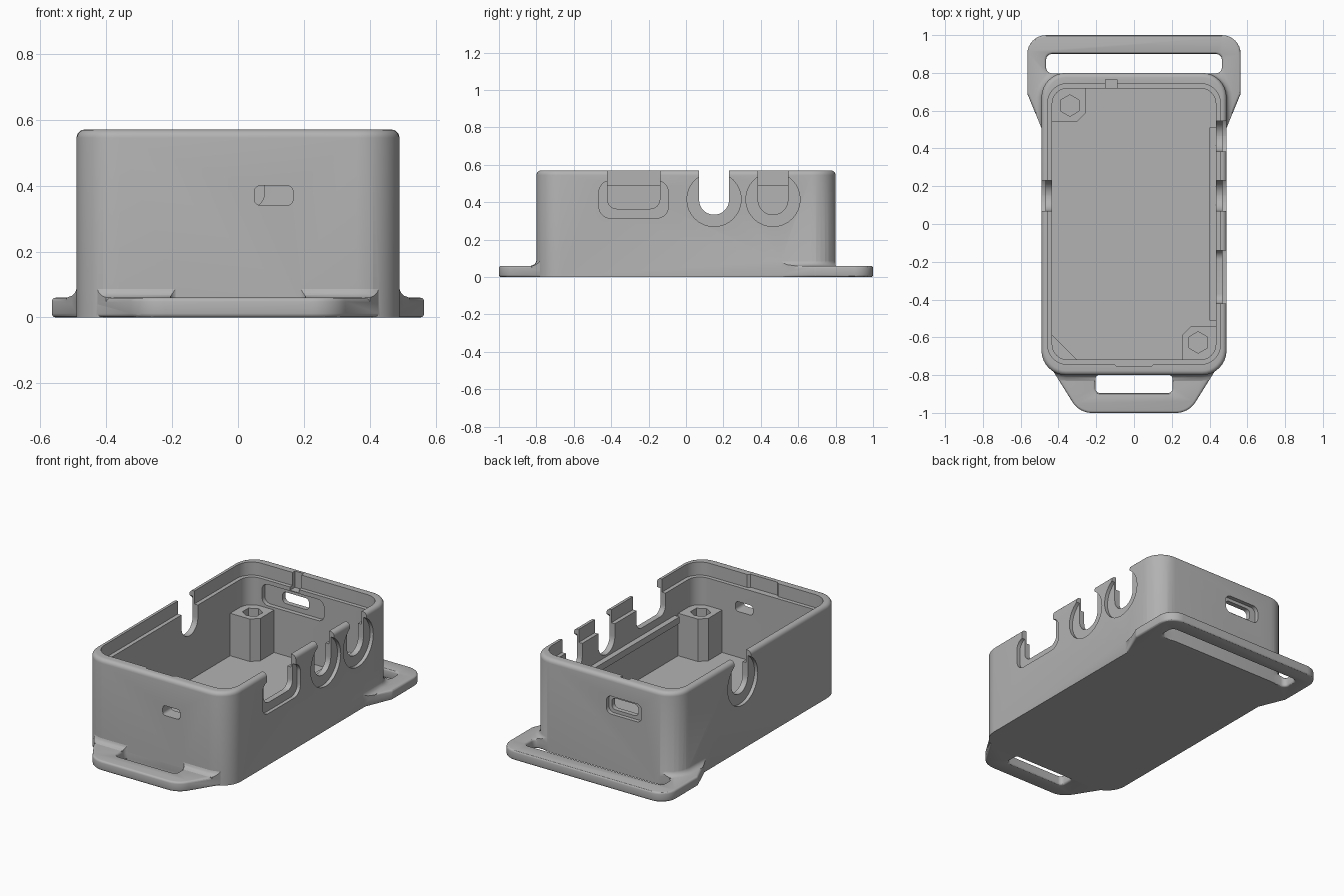
import bpy, bmesh, math
from mathutils import Vector

cube = bpy.data.objects.get("Cube")
if cube:
    bpy.data.objects.remove(cube, do_unlink=True)

grey = bpy.data.materials.new("matte_grey")
grey.use_nodes = True
GREY = (0.45, 0.45, 0.45, 1)
grey.diffuse_color = GREY
grey.node_tree.nodes["Principled BSDF"].inputs["Base Color"].default_value = GREY

AXES = {"z": lambda u, v, w: (u, v, w),
        "x": lambda u, v, w: (w, u, v),
        "y": lambda u, v, w: (u, w, v)}


def rounded(corners, steps=8):
    """Outline from (u, v, radius) corners, with true arcs at the corners."""
    out = []
    for i, (u, v, r) in enumerate(corners):
        p = Vector((u, v))
        if r <= 0:
            out.append(p)
            continue
        a = (Vector(corners[i - 1][:2]) - p).normalized()
        b = (Vector(corners[(i + 1) % len(corners)][:2]) - p).normalized()
        half = a.angle(b) / 2
        c = p + (a + b).normalized() * r / math.sin(half)
        s = p + a * r / math.tan(half) - c
        e = p + b * r / math.tan(half) - c
        a0 = math.atan2(s.y, s.x)
        turn = (math.atan2(e.y, e.x) - a0 + math.pi) % math.tau - math.pi
        for k in range(steps + 1):
            t = a0 + turn * k / steps
            out.append(c + r * Vector((math.cos(t), math.sin(t))))
    return out


def rect(u0, u1, v0, v1, r=0):
    return rounded([(u0, v0, r), (u1, v0, r), (u1, v1, r), (u0, v1, r)])


def loft(name, rings, axis="z"):
    """Closed solid through (outline, level) rings."""
    bm = bmesh.new()
    loops = [[bm.verts.new(AXES[axis](p.x, p.y, w)) for p in o] for o, w in rings]
    n = len(loops[0])
    for lo, hi in zip(loops, loops[1:]):
        for i in range(n):
            j = (i + 1) % n
            bm.faces.new((lo[i], lo[j], hi[j], hi[i]))
    bm.faces.new(loops[0][::-1])
    bm.faces.new(loops[-1])
    bmesh.ops.recalc_face_normals(bm, faces=bm.faces[:])
    mesh = bpy.data.meshes.new(name)
    bm.to_mesh(mesh)
    bm.free()
    mesh.materials.append(grey)
    ob = bpy.data.objects.new(name, mesh)
    bpy.context.collection.objects.link(ob)
    return ob


def prism(name, outline, lo, hi, axis="z"):
    return loft(name, [(outline, lo), (outline, hi)], axis)


def apply_mods(ob):
    bpy.context.view_layer.update()
    dg = bpy.context.evaluated_depsgraph_get()
    mesh = bpy.data.meshes.new_from_object(ob.evaluated_get(dg))
    ob.modifiers.clear()
    ob.data = mesh


def combine(ob, other, op="DIFFERENCE"):
    m = ob.modifiers.new("combine", "BOOLEAN")
    m.operation, m.object, m.solver = op, other, "EXACT"
    apply_mods(ob)
    bpy.data.objects.remove(other, do_unlink=True)


def shell(grow):
    """Case outline, offset outwards by grow."""
    return rect(-0.49 - grow, 0.49 + grow, -0.8 - grow, 0.8 + grow, 0.13 + grow)


# Outer case with rounded rim
rim = [(shell(0.025 * (math.cos(t) - 1)), 0.545 + 0.025 * math.sin(t))
       for t in [k * math.pi / 10 for k in range(6)]]
case = loft("case", [(shell(0), 0)] + rim)

# Strap plates, each with a slot and a soft fillet against the case
back = rounded([(-0.47, 0.46, 0), (0.47, 0.46, 0), (0.565, 0.69, 0.03),
                (0.565, 1, 0.1), (-0.565, 1, 0.1), (-0.565, 0.69, 0.03)])
front = rounded([(-0.46, -0.62, 0), (-0.49, -0.68, 0.03), (-0.29, -1, 0.12),
                 (0.29, -1, 0.12), (0.49, -0.68, 0.03), (0.46, -0.62, 0)])
slots = [rect(-0.465, 0.465, 0.798, 0.9, 0.03), rect(-0.205, 0.205, -0.895, -0.798, 0.025)]
for outline, slot in zip((back, front), slots):
    plate = prism("plate", outline, 0, 0.06)
    combine(plate, prism("cutter", slot, -0.1, 0.2))
    bevel = plate.modifiers.new("soft", "BEVEL")
    bevel.width, bevel.segments, bevel.angle_limit = 0.012, 3, math.radians(50)
    apply_mods(plate)
    combine(case, plate, "UNION")
    fillet = loft("fillet", [(shell(g), z) for g, z in
                             ((0.03, 0.04), (0.03, 0.06), (0.013, 0.066),
                              (0.004, 0.076), (-0.002, 0.092))])
    combine(fillet, prism("cutter", outline, 0.03, 0.2), "INTERSECT")
    combine(fillet, prism("cutter", slot, -0.1, 0.2))
    combine(case, fillet, "UNION")

# Interior, lid ledge and lid notches
cuts = [prism("cutter", rect(-0.433, 0.433, -0.718, 0.718, 0.08), 0.06, 0.7),
        prism("cutter", rect(-0.457, 0.457, -0.742, 0.742, 0.1), 0.49, 0.7),
        prism("cutter", rect(-0.15, -0.09, 0.7, 0.765), 0.47, 0.7),
        prism("cutter", rounded([(-0.12, -0.73, 0), (-0.09, -0.755, 0),
                                 (0.09, -0.755, 0), (0.12, -0.73, 0)]), 0.49, 0.7)]


# Cable openings: open-topped notch with a shallow outer recess
def cable_notch(side, y, half, bottom, r, recess):
    notch = rounded([(y - half, bottom, r), (y + half, bottom, r),
                     (y + half, 0.7, 0), (y - half, 0.7, 0)])
    cuts.append(prism("cutter", notch, side * 0.36, side * 0.6, "x"))
    cuts.append(prism("cutter", recess, side * 0.468, side * 0.6, "x"))


for side, y in ((1, 0.15), (1, 0.465), (-1, 0.15)):
    cable_notch(side, y, 0.08, 0.333, 0.0799,
                rect(y - 0.145, y + 0.145, 0.27, 0.56, 0.1449))
cable_notch(1, -0.28, 0.14, 0.365, 0.05, rect(-0.465, -0.095, 0.315, 0.515, 0.06))

# Front window, and back window with recesses on both sides
cuts += [prism("cutter", rect(0.05, 0.167, 0.34, 0.4, 0.018), -0.9, -0.6, "y"),
         prism("cutter", rect(-0.22, -0.04, 0.365, 0.435, 0.025), 0.6, 0.9, "y"),
         prism("cutter", rect(-0.26, -0.02, 0.345, 0.455, 0.035), 0.775, 0.9, "y"),
         prism("cutter", rect(-0.34, 0.08, 0.335, 0.465, 0.04), 0.6, 0.745, "y")]
for cutter in cuts:
    combine(case, cutter)

# Screw posts with hexagonal nut pockets in opposite corners
parts = [case]
for s, name in ((1, "back_screw_post"), (-1, "front_screw_post")):
    corners = [(-0.45, 0.73), (-0.45, 0.543), (-0.3, 0.543), (-0.258, 0.585), (-0.258, 0.73)]
    post = prism(name, [Vector(c) * s for c in corners], 0.05, 0.32)
    pocket = [Vector((-0.34, 0.627)) * s + 0.057 * Vector((math.sin(k * math.pi / 3), math.cos(k * math.pi / 3)))
              for k in range(6)]
    combine(post, prism("cutter", pocket, 0.12, 0.5))
    parts.append(post)

# Corner web and board rail
parts.append(prism("corner_web", [Vector(c) for c in
                                  ((-0.45, -0.73), (-0.29, -0.73), (-0.45, -0.57))], 0.05, 0.32))
parts.append(prism("board_rail", rect(0.4, 0.445, -0.51, 0.51), 0.28, 0.32))

for ob in parts:
    bpy.ops.object.select_all(action="DESELECT")
    ob.select_set(True)
    bpy.context.view_layer.objects.active = ob
    bpy.ops.object.shade_smooth_by_angle(angle=math.radians(30))
